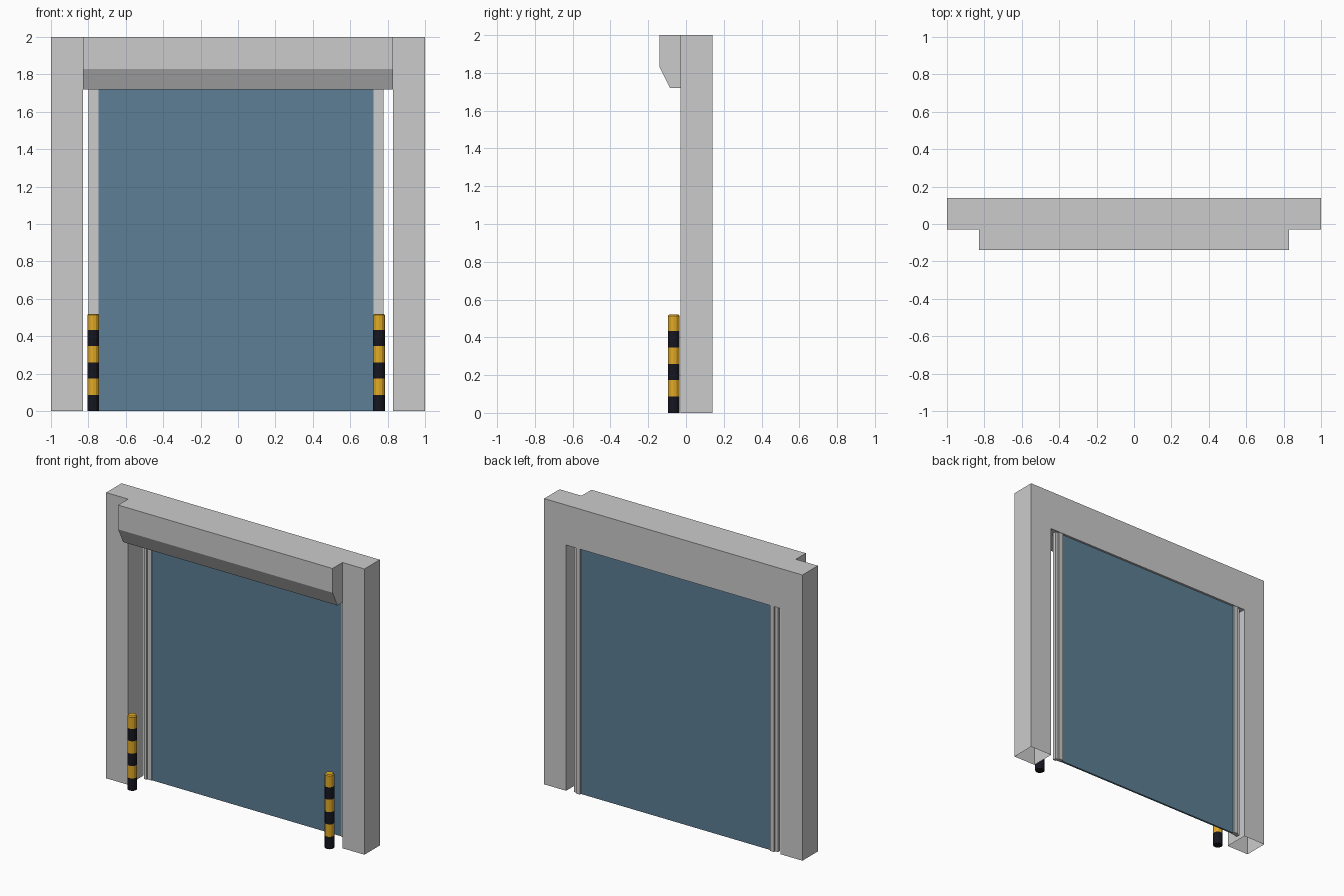
import bpy, bmesh, math
from mathutils import Vector

if "Cube" in bpy.data.objects:
    bpy.data.objects.remove(bpy.data.objects["Cube"])


def material(name, rgb):
    m = bpy.data.materials.new(name)
    m.diffuse_color = (*rgb, 1)
    m.use_nodes = True
    m.node_tree.nodes["Principled BSDF"].inputs["Base Color"].default_value = m.diffuse_color
    return m


blue = material("door_blue", (0.11, 0.21, 0.30))
yellow = material("safety_yellow", (0.75, 0.40, 0.02))
black = material("safety_black", (0.008, 0.008, 0.015))


def finish(bm, name, mats=()):
    bmesh.ops.recalc_face_normals(bm, faces=bm.faces)
    me = bpy.data.meshes.new(name)
    bm.to_mesh(me)
    bm.free()
    for m in mats:
        me.materials.append(m)
    ob = bpy.data.objects.new(name, me)
    bpy.context.collection.objects.link(ob)
    return ob


def prism(name, points, offset, mats=(), skip=None):
    """Extrude a flat outline; faces for which skip(centre) is true are left open."""
    bm = bmesh.new()
    face = bm.faces.new([bm.verts.new(p) for p in points])
    ext = bmesh.ops.extrude_face_region(bm, geom=[face], use_keep_orig=True)
    moved = [g for g in ext["geom"] if isinstance(g, bmesh.types.BMVert)]
    bmesh.ops.translate(bm, verts=moved, vec=Vector(offset))
    bmesh.ops.recalc_face_normals(bm, faces=bm.faces)
    if skip:
        hidden = [f for f in bm.faces if skip(f.calc_center_median())]
        bmesh.ops.delete(bm, geom=hidden, context='FACES_ONLY')
    return finish(bm, name, mats)


FRONT, BACK, TOP, HEAD = -0.03, 0.14, 2.0, 1.72
INNER = 0.83      # half width of the opening
OFF = -0.01       # the door assembly sits slightly off centre

# Portal frame: two posts and a header, open at the floor
arch = [(-1, 0), (-1, TOP), (1, TOP), (1, 0),
        (INNER, 0), (INNER, HEAD), (-INNER, HEAD), (-INNER, 0)]
prism("portal_frame", [(x, FRONT, z) for x, z in arch], (0, BACK - FRONT, 0),
      skip=lambda c: c.z < 0.001)

# Roller housing with chamfered lower front edge
hood = [(FRONT, TOP), (-0.14, TOP), (-0.14, 1.83), (-0.085, HEAD), (FRONT, HEAD)]
prism("roller_housing", [(-INNER, y, z) for y, z in hood], (2 * INNER, 0, 0),
      skip=lambda c: abs(c.y - FRONT) < 0.001)

# Door curtain
half = 0.737
prism("door_curtain", [(OFF + x, y, 0) for x, y in
      [(-half, 0.112), (half, 0.112), (half, 0.125), (-half, 0.125)]],
      (0, 0, HEAD), [blue])

# Stepped guide rails
rail = [(0.735, 0.108), (0.767, 0.108), (0.767, 0.10), (0.789, 0.10),
        (0.789, 0.125), (0.767, 0.125), (0.767, 0.137), (0.735, 0.137)]
for side, s in (("left", -1), ("right", 1)):
    prism(f"{side}_guide_rail", [(OFF + s * x, y, 0) for x, y in rail], (0, 0, HEAD))


# Striped bollards
def bollard(name, x, y, radius=0.031, sides=12, height=0.52, bands=6):
    bm = bmesh.new()
    levels = [(radius, height * i / bands) for i in range(bands)]
    levels += [(radius, height - 0.007), (radius * 0.8, height)]
    rings = [[bm.verts.new((x + r * math.cos(2 * math.pi * k / sides),
                            y + r * math.sin(2 * math.pi * k / sides), z))
              for k in range(sides)] for r, z in levels]
    for i, (a, b) in enumerate(zip(rings, rings[1:])):
        for k in range(sides):
            n = (k + 1) % sides
            f = bm.faces.new((a[k], a[n], b[n], b[k]))
            f.material_index = 0 if i < bands and i % 2 == 0 else 1
    bm.faces.new(rings[0][::-1]).material_index = 0
    bm.faces.new(rings[-1]).material_index = 1
    return finish(bm, name, [black, yellow])


for side, s in (("left", -1), ("right", 1)):
    bollard(f"{side}_bollard", OFF + s * 0.764, -0.065)
